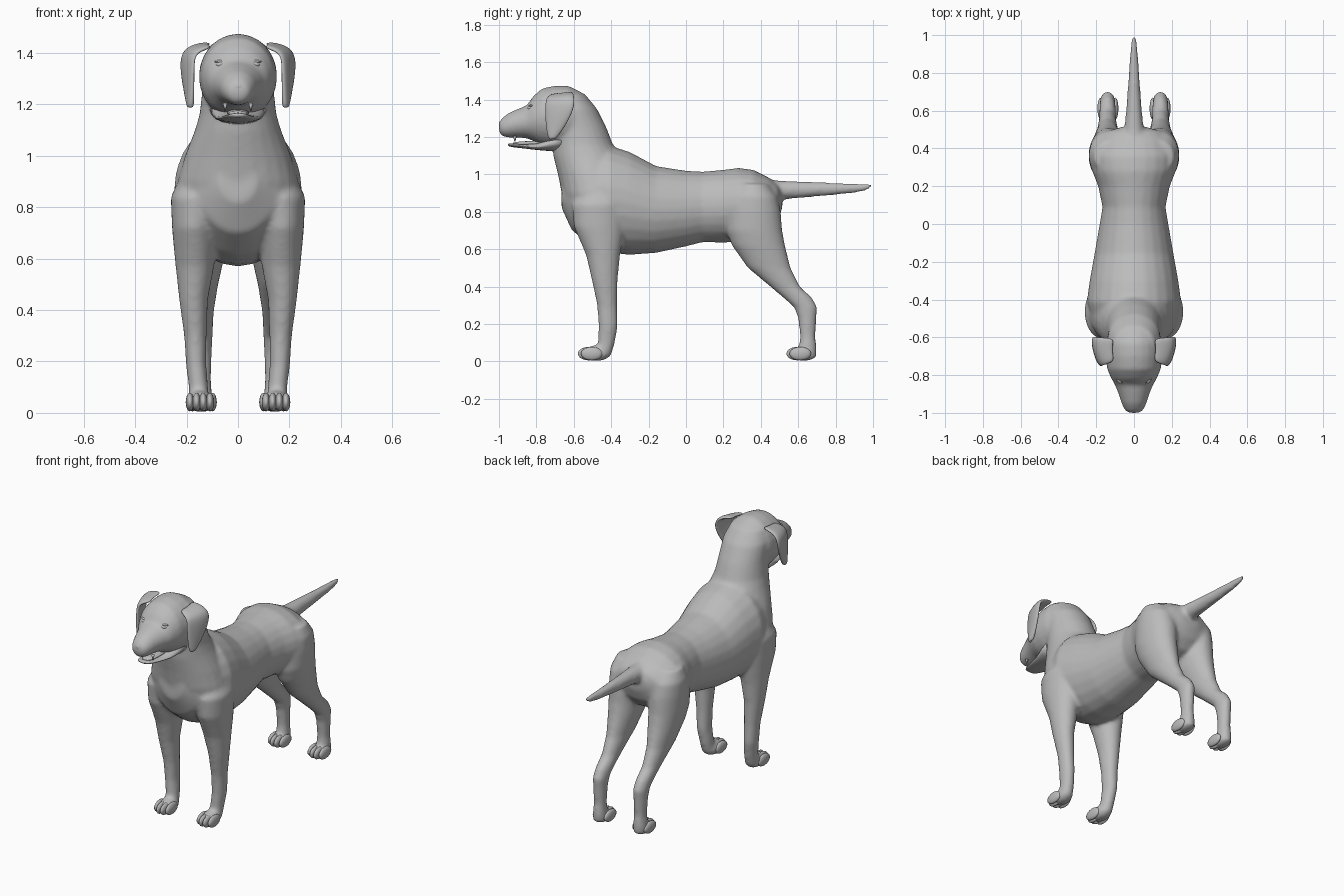
import bpy, bmesh, math
from mathutils import Vector

coat = bpy.data.materials.new("grey")
coat.diffuse_color = (0.5, 0.5, 0.5, 1)


def finish(name, bm):
    bmesh.ops.recalc_face_normals(bm, faces=bm.faces)
    for f in bm.faces:
        f.smooth = True
    me = bpy.data.meshes.new(name)
    bm.to_mesh(me)
    bm.free()
    me.materials.append(coat)
    ob = bpy.data.objects.new(name, me)
    bpy.context.collection.objects.link(ob)
    return ob


def loft(bm, axis, rows, side=1, n=24, power=1.0):
    """Oval rings stacked along y or z; row = (position, low, high, x centre, half width)."""
    rings = []
    for p, lo, hi, xc, hx in rows:
        ring = []
        for i in range(n):
            a = 2 * math.pi * i / n
            c, s = math.cos(a), math.sin(a)
            c = math.copysign(abs(c) ** power, c)
            s = math.copysign(abs(s) ** power, s)
            x, v = side * (xc + hx * c), (lo + hi) / 2 + (hi - lo) / 2 * s
            ring.append(bm.verts.new((x, p, v) if axis == "y" else (x, v, p)))
        rings.append(ring)
    for r, q in zip(rings, rings[1:]):
        for i in range(n):
            j = (i + 1) % n
            bm.faces.new((r[i], r[j], q[j], q[i]))
    bm.faces.new(rings[0])
    bm.faces.new(rings[-1])


def ball(bm, centre, size):
    made = bmesh.ops.create_uvsphere(bm, u_segments=16, v_segments=10, radius=1)
    for v in made["verts"]:
        v.co = Vector(centre) + Vector(a * b for a, b in zip(v.co, size))


TORSO = [(-.665, .82, .98, 0, .07), (-.61, .70, 1.08, 0, .16), (-.5, .615, 1.14, 0, .225),
         (-.41, .58, 1.155, 0, .25), (-.3, .57, 1.12, 0, .235), (-.16, .58, 1.045, 0, .21),
         (0, .615, 1.02, 0, .182), (.09, .638, 1.015, 0, .167), (.2, .635, 1.025, 0, .19),
         (.28, .64, 1.035, 0, .222), (.36, .66, 1.025, 0, .23), (.44, .69, .985, 0, .205),
         (.49, .75, .95, 0, .15), (.515, .82, .91, 0, .06)]
NECK = [(.82, -.64, -.3, 0, .235), (.9, -.665, -.3, 0, .235), (1, -.685, -.31, 0, .207),
        (1.1, -.71, -.35, 0, .168), (1.16, -.715, -.39, 0, .15), (1.25, -.72, -.425, 0, .14),
        (1.35, -.74, -.475, 0, .138), (1.43, -.74, -.54, 0, .11)]
HEAD = [(-.52, 1.25, 1.4, 0, .08), (-.56, 1.2, 1.44, 0, .125), (-.63, 1.15, 1.475, 0, .152),
        (-.7, 1.14, 1.475, 0, .152), (-.77, 1.155, 1.46, 0, .142), (-.82, 1.18, 1.415, 0, .12),
        (-.85, 1.193, 1.37, 0, .102), (-.9, 1.197, 1.35, 0, .082), (-.95, 1.197, 1.328, 0, .066),
        (-.985, 1.203, 1.30, 0, .05), (-1, 1.23, 1.28, 0, .032)]
TAIL = [(.42, .86, .975, 0, .07), (.5, .865, .967, 0, .052), (.6, .873, .963, 0, .042),
        (.75, .886, .957, 0, .031), (.9, .90, .952, 0, .021), (.96, .912, .95, 0, .016),
        (1, .935, .947, 0, .009)]
FRONT_LEG = [(.95, -.54, -.36, .14, .07), (.84, -.61, -.32, .165, .097), (.72, -.60, -.33, .17, .087),
             (.64, -.565, -.34, .168, .082), (.57, -.535, -.352, .168, .075),
             (.44, -.505, -.365, .173, .056), (.3, -.475, -.368, .166, .044),
             (.19, -.468, -.364, .163, .04), (.1, -.472, -.38, .154, .038), (.03, -.5, -.4, .15, .04)]
HIND_LEG = [(.95, .27, .44, .12, .09), (.88, .235, .49, .133, .105), (.8, .215, .507, .135, .106),
            (.7, .215, .515, .138, .099), (.62, .245, .53, .138, .088), (.5, .33, .56, .14, .063),
            (.4, .45, .61, .14, .047), (.34, .52, .675, .14, .043), (.29, .577, .703, .14, .041),
            (.23, .6, .697, .14, .038), (.13, .61, .692, .14, .035), (.06, .60, .70, .14, .04),
            (.015, .6, .695, .14, .04)]

# Body: torso, neck, head, tail and legs fused into one smooth skin
bm = bmesh.new()
for axis, rows in (("y", TORSO), ("z", NECK), ("y", HEAD), ("y", TAIL)):
    loft(bm, axis, rows)
for side in (1, -1):
    loft(bm, "z", FRONT_LEG, side)
    loft(bm, "z", HIND_LEG, side)
    ball(bm, (side * .148, -.475, .045), (.05, .075, .043))
    ball(bm, (side * .14, .63, .042), (.046, .07, .04))
body = finish("body", bm)
rm = body.modifiers.new("fuse", "REMESH")
rm.mode = "VOXEL"
rm.voxel_size = .011
rm.use_smooth_shade = True
sm = body.modifiers.new("soften", "SMOOTH")
sm.factor = .5
sm.iterations = 9

# Toes on all four paws
bm = bmesh.new()
for side in (1, -1):
    for cx, cy in ((.148, -.52), (.138, .595)):
        for k in range(4):
            off = (k - 1.5) * .026
            back = .016 if k in (0, 3) else 0
            ball(bm, (side * cx + off, cy + back, .042), (.0165, .058, .036))
finish("toes", bm)

# Lower jaw and tongue
bm = bmesh.new()
loft(bm, "y", [(-.66, 1.12, 1.24, 0, .11), (-.73, 1.125, 1.2, 0, .1), (-.79, 1.13, 1.168, 0, .085),
               (-.86, 1.138, 1.162, 0, .066), (-.92, 1.145, 1.164, 0, .05),
               (-.945, 1.15, 1.166, 0, .034), (-.952, 1.155, 1.163, 0, .018)], n=20)
finish("lower_jaw", bm)
bm = bmesh.new()
loft(bm, "y", [(-.72, 1.15, 1.185, 0, .045), (-.82, 1.155, 1.18, 0, .043),
               (-.89, 1.155, 1.176, 0, .038), (-.925, 1.16, 1.17, 0, .018)], n=14)
finish("tongue", bm)

# Eyeballs with lids, and nose
bm = bmesh.new()
for side in (1, -1):
    ball(bm, (side * .066, -.828, 1.355), (.021, .02, .013))
finish("eyes", bm)
bm = bmesh.new()
for side in (1, -1):
    for lid in (1, -1):
        ball(bm, (side * .066, -.823, 1.355 + lid * .012), (.026, .018, .007))
finish("eyelids", bm)
bm = bmesh.new()
ball(bm, (0, -.978, 1.268), (.033, .022, .024))
finish("nose", bm)

# Fangs at the mouth corners
bm = bmesh.new()
for side in (1, -1):
    loft(bm, "z", [(1.205, -.925, -.905, .05, .009), (1.175, -.917, -.913, .05, .002)], side, n=8)
finish("fangs", bm)

# Floppy ears: rows of (front edge, back edge) from root to tip
EAR = [((.10, -.73, 1.425), (.10, -.60, 1.44)), ((.165, -.75, 1.405), (.20, -.60, 1.425)),
       ((.172, -.755, 1.36), (.222, -.59, 1.37)), ((.173, -.752, 1.28), (.207, -.63, 1.28)),
       ((.175, -.742, 1.215), (.19, -.675, 1.215)), ((.176, -.73, 1.185), (.18, -.70, 1.19))]
bm = bmesh.new()
for side in (1, -1):
    grid = []
    for a, b in EAR:
        a, b = Vector(a), Vector(b)
        row = []
        for k in range(4):
            p = a.lerp(b, k / 3)
            p.x += .012 * math.sin(math.pi * k / 3)
            row.append(bm.verts.new((p.x * side, p.y, p.z)))
        grid.append(row)
    for r, q in zip(grid, grid[1:]):
        for k in range(3):
            bm.faces.new((r[k], r[k + 1], q[k + 1], q[k]))
ears = finish("ears", bm)
so = ears.modifiers.new("thickness", "SOLIDIFY")
so.thickness = .022
so.offset = 0
ss = ears.modifiers.new("round", "SUBSURF")
ss.levels = ss.render_levels = 2
